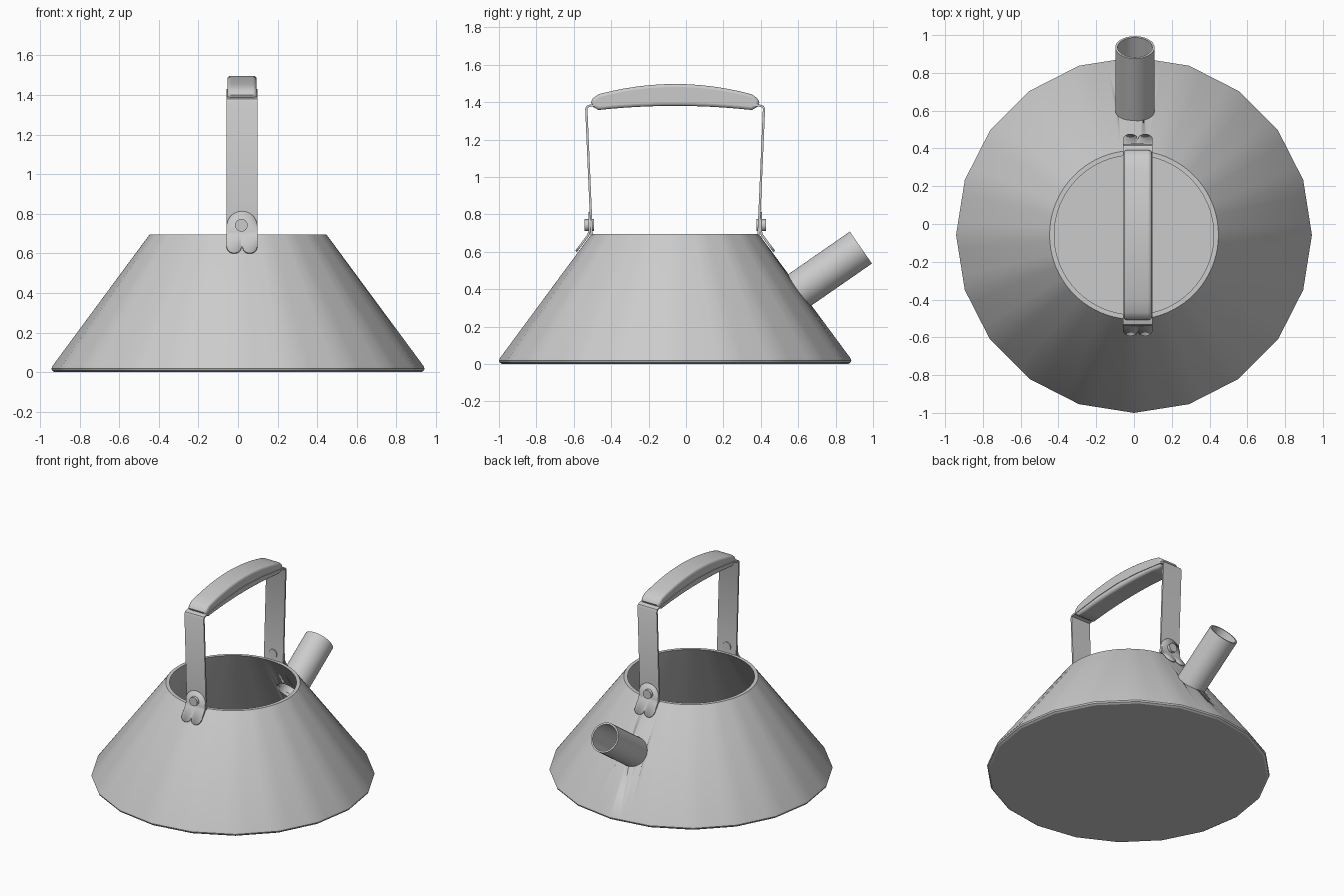
import bpy, bmesh, math
from mathutils import Vector

cube = bpy.data.objects.get("Cube")
if cube:
    bpy.data.objects.remove(cube)

CY = -0.058      # body centre in y
HX = 0.02        # handle centre in x
STRAP_W = 0.156

metal = bpy.data.materials.new("brushed grey metal")
metal.use_nodes = True
GREY = (0.6, 0.6, 0.6, 1)
metal.diffuse_color = GREY
metal.node_tree.nodes["Principled BSDF"].inputs["Base Color"].default_value = GREY


def finish(name, bm, location=(0, 0, 0), angle=30):
    bmesh.ops.recalc_face_normals(bm, faces=bm.faces)
    mesh = bpy.data.meshes.new(name)
    bm.to_mesh(mesh)
    bm.free()
    mesh.materials.append(metal)
    ob = bpy.data.objects.new(name, mesh)
    ob.location = location
    bpy.context.collection.objects.link(ob)
    bpy.ops.object.select_all(action='DESELECT')
    ob.select_set(True)
    bpy.context.view_layer.objects.active = ob
    bpy.ops.object.shade_smooth_by_angle(angle=math.radians(angle))
    return ob


def bridge(bm, a, b):
    n = len(a)
    for i in range(n):
        j = (i + 1) % n
        bm.faces.new((a[i], a[j], b[j], b[i]))


def extrude_side(name, outline, width, angle=30):
    """Closed (y, z) outline extruded across x."""
    bm = bmesh.new()
    sides = [[bm.verts.new((x, y, z)) for y, z in outline] for x in (-width / 2, width / 2)]
    bridge(bm, *sides)
    for s in sides:
        bm.faces.new(s)
    return finish(name, bm, (HX, CY, 0), angle)


def tube(name, start, end, outer, inner=0, count=40):
    """Straight pipe, or a solid rod when inner is 0."""
    bm = bmesh.new()
    axis = (end - start).normalized()
    u = axis.orthogonal().normalized()
    v = axis.cross(u)

    def ring(c, r):
        steps = [2 * math.pi * i / count for i in range(count)]
        return [bm.verts.new(c + r * (math.cos(t) * u + math.sin(t) * v)) for t in steps]
    a, b = ring(start, outer), ring(end, outer)
    bridge(bm, a, b)
    if inner:
        c, d = ring(start, inner), ring(end, inner)
        bridge(bm, b, d)
        bridge(bm, d, c)
        bridge(bm, c, a)
    else:
        bm.faces.new(a)
        bm.faces.new(b)
    return finish(name, bm)


# Body: twenty-sided base blending into a round open rim, with an inner wall
SIDES, COUNT = 20, 80
sector = 2 * math.pi / SIDES


def body_ring(bm, radius, z, facet):
    verts = []
    for i in range(COUNT):
        t = 2 * math.pi * i / COUNT
        off = t % sector - sector / 2
        flat = math.cos(sector / 2) / math.cos(off)
        r = radius * (1 + facet * (flat - 1))
        verts.append(bm.verts.new((r * math.cos(t), r * math.sin(t), z)))
    return verts


bm = bmesh.new()
profile = [(0.925, 0, 1), (0.938, 0.008, 1), (0.942, 0.018, 1), (0.938, 0.03, 1),
           (0.447, 0.695, 0), (0.422, 0.695, 0), (0.905, 0.035, 1)]
rings = [body_ring(bm, *p) for p in profile]
for a, b in zip(rings, rings[1:]):
    bridge(bm, a, b)
bm.faces.new(rings[0])
bm.faces.new(rings[-1])
body = finish("kettle_body", bm, (0, CY, 0))

# Spout, with its opening cut through the wall
base, tip = Vector((0.005, 0.607, 0.395)), Vector((0.005, 0.935, 0.6225))
direction = (tip - base).normalized()
cutter = tube("spout_cutter", base - 0.12 * direction, base + 0.1 * direction, 0.09)
cutter.hide_render = True
cut = body.modifiers.new("spout_hole", 'BOOLEAN')
cut.operation = 'DIFFERENCE'
cut.solver = 'EXACT'
cut.object = cutter
bpy.context.view_layer.objects.active = body
bpy.ops.object.modifier_apply(modifier=cut.name)
bpy.data.objects.remove(cutter)
tube("spout", base - 0.025 * direction, tip, 0.104, 0.092)

# Handle strap: one bent band running up, through the grip and down
half = [(-0.452, 0.69), (-0.481, 1.365), (-0.474, 1.38), (-0.455, 1.387), (-0.40, 1.395), (-0.2, 1.42)]
path = half + [(0, 1.43)] + [(-y, z) for y, z in reversed(half)]
inner = []
for i, (y, z) in enumerate(path):
    a, b = path[max(i - 1, 0)], path[min(i + 1, len(path) - 1)]
    d = Vector((b[0] - a[0], b[1] - a[1])).normalized()
    inner.append((y + 0.012 * d.y, z - 0.012 * d.x))
extrude_side("handle_strap", path + inner[::-1], STRAP_W)

# Grip: arched bar with softened edges
STEPS = 12
spans = [-0.41 + 0.82 * i / STEPS for i in range(STEPS + 1)]
top = [(y, 1.497 - 0.055 * (y / 0.41) ** 2) for y in spans]
low = [(y, 1.380 - 0.022 * (y / 0.41) ** 2) for y in reversed(spans)]
outline = top + [(0.44, 1.42), (0.45, 1.40), (0.44, 1.375)] + low
outline += [(-0.44, 1.375), (-0.45, 1.40), (-0.44, 1.42)]
grip = extrude_side("handle_grip", outline, 0.148, 40)
bevel = grip.modifiers.new("soft_edges", 'BEVEL')
bevel.width = 0.016
bevel.segments = 3
bevel.angle_limit = math.radians(50)

# Brackets: round-topped plates that bend out onto the body, ending in two lobes
COLS = 32
for side, label in ((-1, "front"), (1, "back")):
    bm = bmesh.new()
    columns = []
    for i in range(COLS + 1):
        u = -math.cos(math.pi * i / COLS)
        crown = 0.735 + 0.078 * math.sqrt(max(0, 1 - u * u))
        lobe = 0.637 - 0.035 * math.sqrt(max(0, 1 - ((abs(u) - 0.5) / 0.5) ** 2))
        rows = [(0.458, crown), (0.458, 0.71), (0.464, 0.69), (0.464 + 0.745 * (0.69 - lobe), lobe)]
        columns.append([bm.verts.new((u * STRAP_W / 2, side * y, z)) for y, z in rows])
    for a, b in zip(columns, columns[1:]):
        for k in range(3):
            bm.faces.new((a[k], b[k], b[k + 1], a[k + 1]))
    plate = finish(label + "_bracket", bm, (HX, CY, 0))
    solid = plate.modifiers.new("thickness", 'SOLIDIFY')
    solid.thickness = 0.012
    solid.offset = 0
    # Rivet through bracket and strap
    centre = Vector((HX - 0.003, CY + side * 0.435, 0.742))
    tube(label + "_rivet", centre, centre + Vector((0, side * 0.05, 0)), 0.032, 0, 24)
